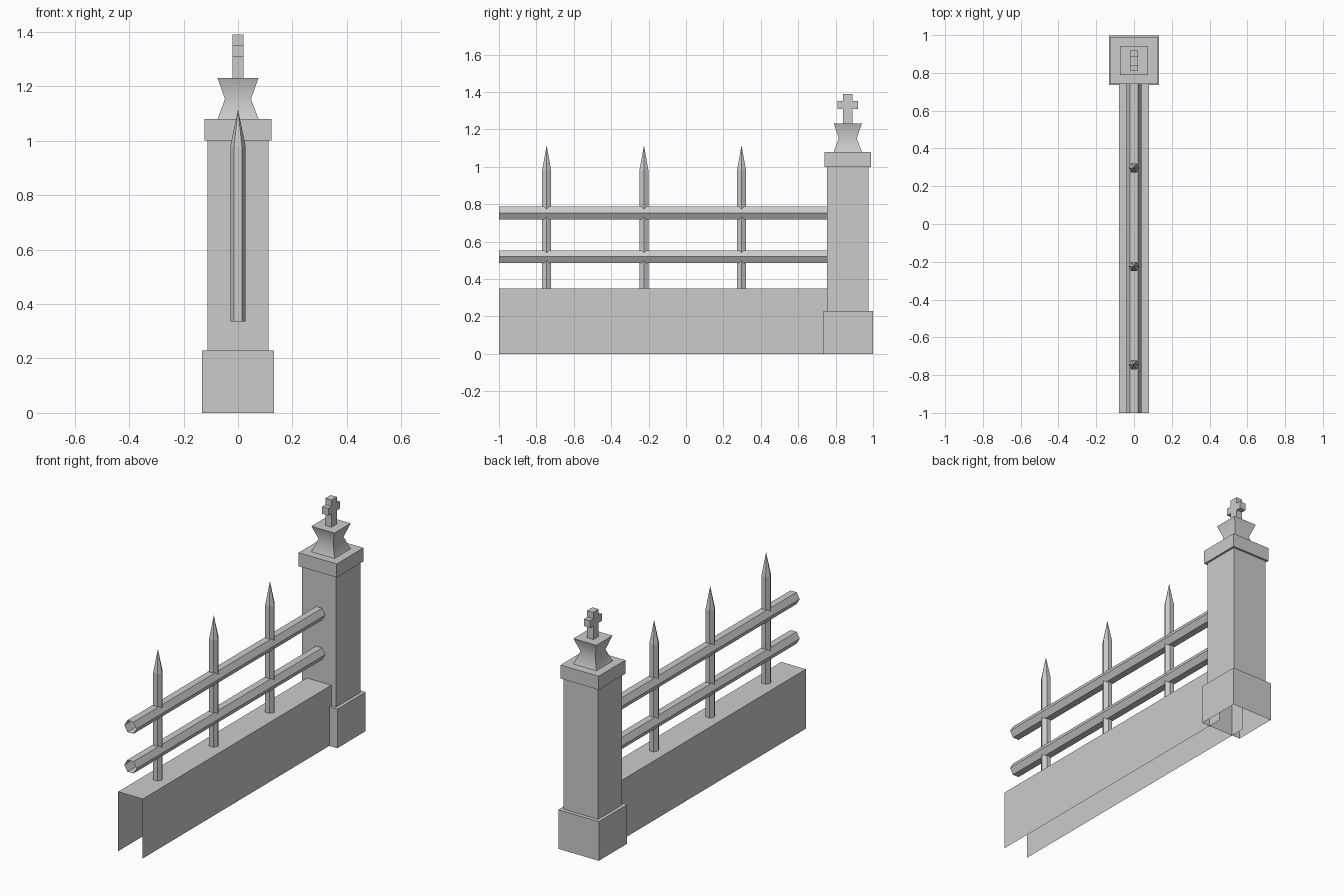
import bpy, bmesh
from math import pi, sin, cos, sqrt, radians
from mathutils import Matrix

if "Cube" in bpy.data.objects:
    bpy.data.objects.remove(bpy.data.objects["Cube"])

PY = 0.865  # pillar centre along the fence


def finish(name, bm):
    bmesh.ops.recalc_face_normals(bm, faces=bm.faces)
    me = bpy.data.meshes.new(name)
    bm.to_mesh(me)
    bm.free()
    ob = bpy.data.objects.new(name, me)
    bpy.context.collection.objects.link(ob)
    return ob


def loft(name, rings, sides, turn=0.0, matrix=Matrix(), bottom=True, top=True):
    """Stack regular polygons given as (radius, height); radius 0 makes a point."""
    bm = bmesh.new()
    loops = []
    for r, z in rings:
        n = sides if r else 1
        loops.append([bm.verts.new(matrix @ Matrix.Translation(
            (r * cos(turn + 2 * pi * i / sides), r * sin(turn + 2 * pi * i / sides), z)).translation)
            for i in range(n)])
    for a, b in zip(loops, loops[1:]):
        for i in range(sides):
            j = (i + 1) % sides
            bm.faces.new((a[i], a[j], b[0]) if len(b) == 1 else (a[i], a[j], b[j], b[i]))
    if bottom:
        bm.faces.new(loops[0])
    if top and len(loops[-1]) > 1:
        bm.faces.new(loops[-1])
    return finish(name, bm)


def square(name, rings, y, **kw):
    """Square column from (half width, height) pairs."""
    return loft(name, [(h * sqrt(2), z) for h, z in rings], 4, pi / 4,
                Matrix.Translation((0, y, 0)), **kw)


def extrude(name, profile, axis_points, closed):
    """Sweep a 2D profile between two ends; axis_points maps (u, v, t) to 3D."""
    bm = bmesh.new()
    a, b = [[bm.verts.new(axis_points(u, v, t)) for u, v in profile] for t in (0, 1)]
    n = len(profile)
    for i in range(n if closed else n - 1):
        j = (i + 1) % n
        bm.faces.new((a[i], a[j], b[j], b[i]))
    if closed:
        bm.faces.new(a)
        bm.faces.new(b)
    return finish(name, bm)


# Low wall: an open channel, no ends and no underside
extrude("low_wall", [(-0.08, 0), (-0.08, 0.35), (0.08, 0.35), (0.08, 0)],
        lambda u, v, t: (u, -1 + 1.82 * t, v), False)

# Hexagonal rails, open at the ends
for name, z in (("lower_rail", 0.519), ("upper_rail", 0.752)):
    m = Matrix.Translation((0, 0, z)) @ Matrix.Rotation(-pi / 2, 4, 'X')
    loft(name, [(0.04, -1), (0.04, 0.77)], 6, 0, m, bottom=False, top=False)

# Pointed hexagonal pickets
for i, y in enumerate((-0.745, -0.225, 0.297)):
    loft(f"picket_{i + 1}", [(0.028, 0.335), (0.028, 0.98), (0, 1.115)], 6, 0,
         Matrix.Translation((0, y, 0)), bottom=False)

# Pillar: base open underneath, shaft, cap
square("pillar_base", [(0.132, 0), (0.132, 0.23)], 0.867, bottom=False)
square("pillar_shaft", [(0.112, 0.23), (0.112, 1.0)], PY, bottom=False, top=False)
square("pillar_cap", [(0.124, 1.0), (0.124, 1.08)], PY)

# Waisted finial block, smooth across the waist
finial = square("finial_block", [(0.075, 1.08), (0.048, 1.153), (0.075, 1.23)], PY, bottom=False)
bpy.context.view_layer.objects.active = finial
finial.select_set(True)
bpy.ops.object.shade_smooth_by_angle(angle=radians(50))

# Cross on top
half = [(0.025, 1.23), (0.025, 1.31), (0.054, 1.31), (0.054, 1.352), (0.025, 1.352), (0.025, 1.39)]
extrude("cross", half + [(-u, v) for u, v in reversed(half)],
        lambda u, v, t: (-0.02 + 0.04 * t, PY + u, v), True)
